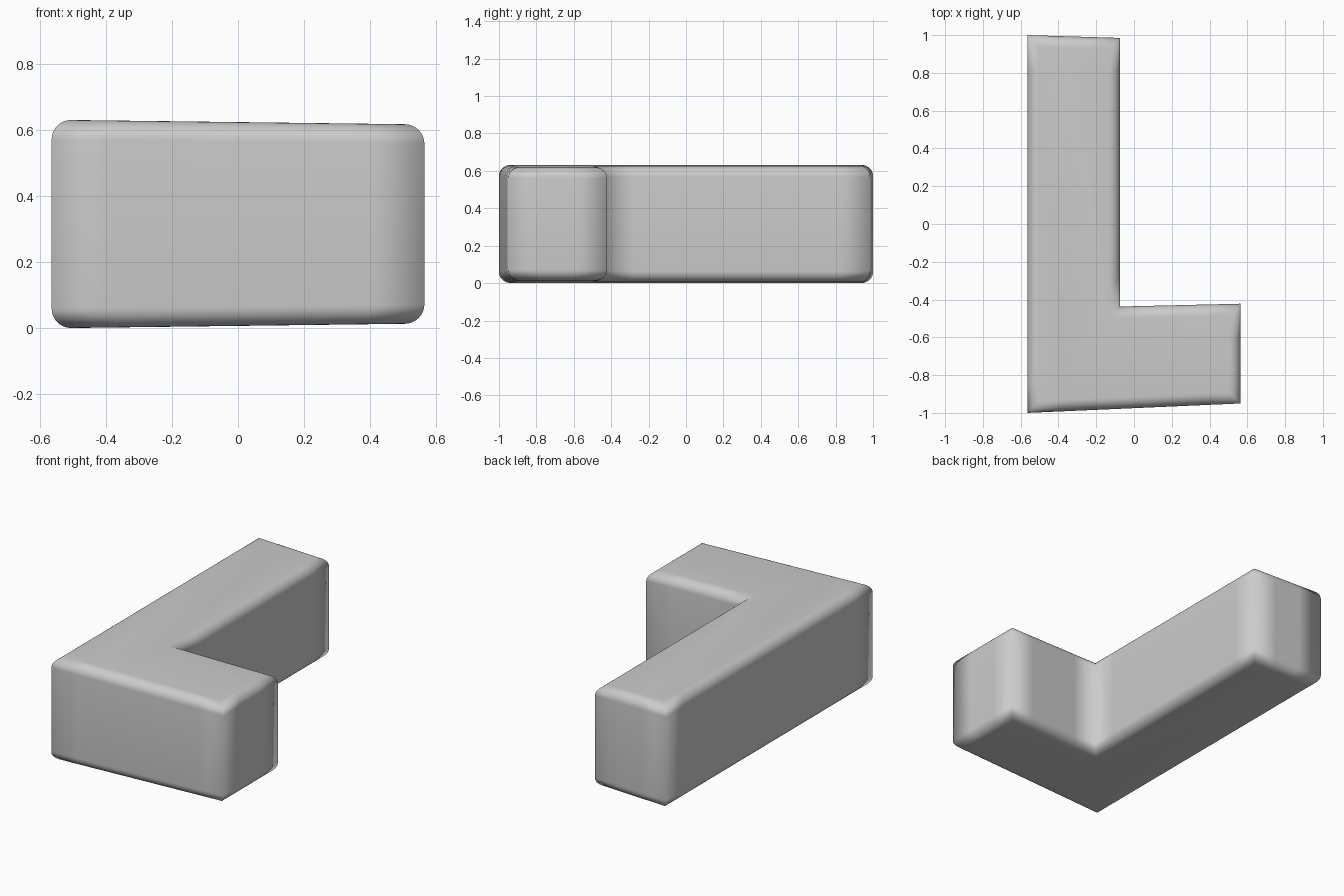
import bpy, bmesh, math
from mathutils import Vector

if "Cube" in bpy.data.objects:
    bpy.data.objects.remove(bpy.data.objects["Cube"])

# Plan outline of the L, counter-clockwise
CORNERS = [Vector(p) for p in ((-0.565, -1.0), (0.565, -0.95), (0.565, -0.422),
                               (-0.073, -0.437), (-0.073, 0.985), (-0.565, 1.0))]
HEIGHT, RADIUS, STEPS, HOLD = 0.632, 0.06, 8, 0.16


def inset_outline(d):
    """Mitred inset of the outline, with holding points beside each corner."""
    n, inset = len(CORNERS), []
    for i, p in enumerate(CORNERS):
        a = (p - CORNERS[i - 1]).normalized()
        b = (CORNERS[(i + 1) % n] - p).normalized()
        na, nb = Vector((-a.y, a.x)), Vector((-b.y, b.x))
        inset.append(p + (na + nb) * d / (1 + na.dot(nb)))
    pts = []
    for i, p in enumerate(inset):
        q = inset[(i + 1) % n]
        step = (q - p).normalized() * HOLD
        pts += [p, p + step, q - step]
    return pts


def taper(x, z):
    """Height shrinks slightly towards the right-hand end."""
    k = 1 - 0.045 * (x + 0.565) / 1.13
    return HEIGHT / 2 + (z - HEIGHT / 2) * k


# Rounded lower and upper rims: (inset, height) of each ring
quarter = [(RADIUS * (1 - math.sin(t)), RADIUS * (1 - math.cos(t)))
           for t in (math.pi / 2 * i / STEPS for i in range(STEPS + 1))]
levels = quarter + [(d, HEIGHT - z) for d, z in reversed(quarter)]

# L-shaped block skinned through the rings
bm = bmesh.new()
rings = [[bm.verts.new((p.x, p.y, taper(p.x, z))) for p in inset_outline(d)]
         for d, z in levels]
for low, high in zip(rings, rings[1:]):
    for i in range(len(low)):
        j = (i + 1) % len(low)
        bm.faces.new((low[i], low[j], high[j], high[i]))
bm.faces.new(rings[-1])
bm.faces.new(rings[0][::-1])
bmesh.ops.recalc_face_normals(bm, faces=bm.faces)
for f in bm.faces:
    f.smooth = True

mesh = bpy.data.meshes.new("l_shaped_block")
bm.to_mesh(mesh)
bm.free()
block = bpy.data.objects.new("l_shaped_block", mesh)
bpy.context.collection.objects.link(block)
